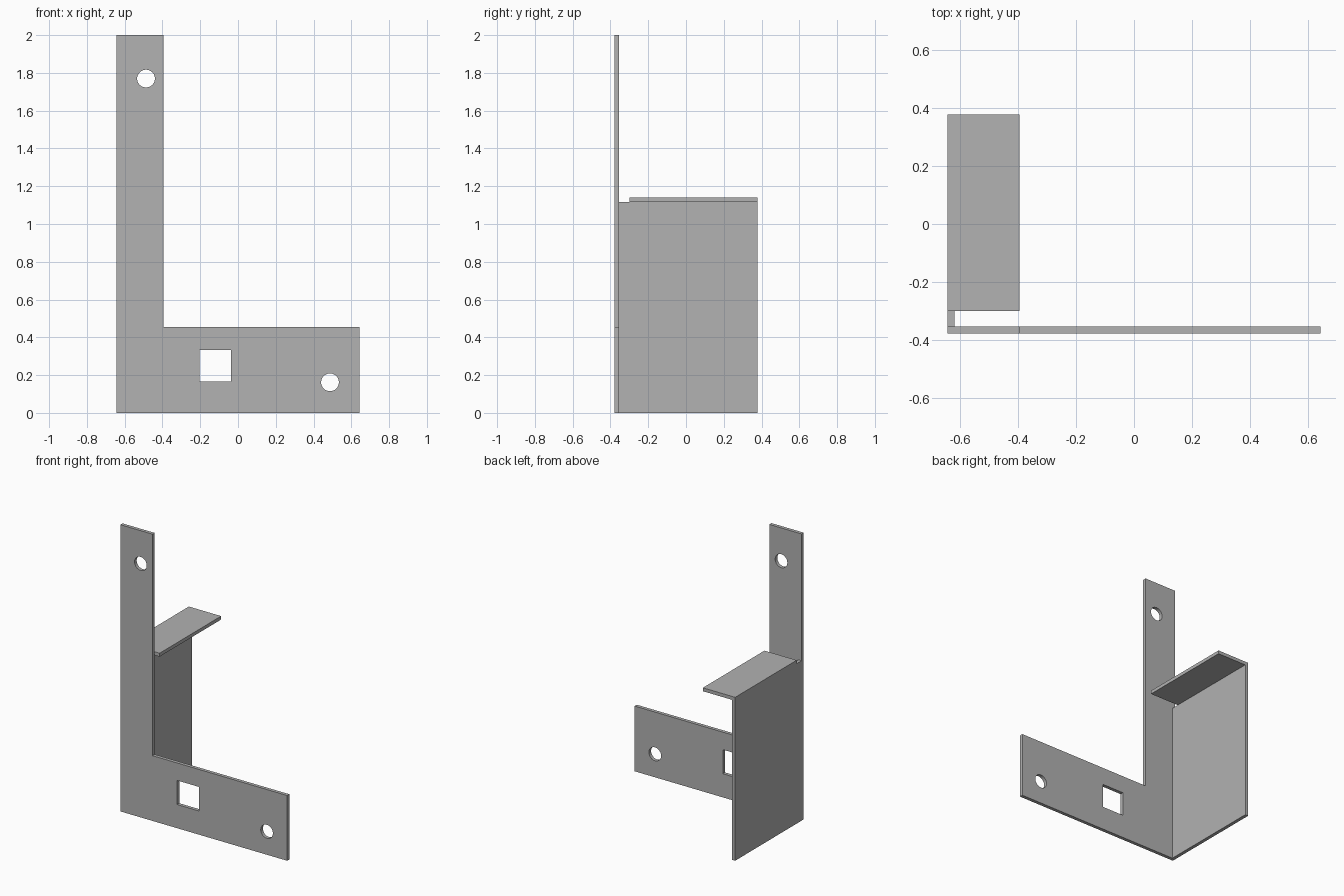
import bpy, bmesh, math
from mathutils import Matrix, Vector

cube = bpy.data.objects.get("Cube")
if cube:
    bpy.data.objects.remove(cube, do_unlink=True)

# Overall half sizes and sheet thickness
HX, HY, T = 0.644, 0.378, 0.024
INNER = -0.395          # inner edge of the upright and the flange
FOOT, WALL = 0.455, 1.116

grey = bpy.data.materials.new("sheet grey")
grey.use_nodes = True
colour = (0.445, 0.445, 0.445, 1)
grey.diffuse_color = colour
grey.node_tree.nodes["Principled BSDF"].inputs["Base Color"].default_value = colour


def add_object(name, bm):
    mesh = bpy.data.meshes.new(name)
    bmesh.ops.recalc_face_normals(bm, faces=bm.faces)
    bm.to_mesh(mesh)
    bm.free()
    mesh.materials.clear()
    mesh.materials.append(grey)
    obj = bpy.data.objects.new(name, mesh)
    bpy.context.collection.objects.link(obj)
    return obj


def box(name, low, high):
    low, high = Vector(low), Vector(high)
    bm = bmesh.new()
    bmesh.ops.create_cube(bm, size=1)
    bmesh.ops.scale(bm, vec=high - low, verts=bm.verts)
    bmesh.ops.translate(bm, vec=(low + high) / 2, verts=bm.verts)
    return add_object(name, bm)


def circle(cx, cz, r, n=48):
    return [(cx + r * math.cos(math.tau * i / n), cz + r * math.sin(math.tau * i / n))
            for i in range(n)]


def cut_sheet(name, loops, y):
    """Sheet in the xz plane; the first loop is the outline, the rest are holes."""
    curve = bpy.data.curves.new(name + "_outline", "CURVE")
    curve.dimensions = "2D"
    curve.fill_mode = "BOTH"
    curve.extrude = T / 2
    for loop in loops:
        spline = curve.splines.new("POLY")
        spline.points.add(len(loop) - 1)
        for point, (x, z) in zip(spline.points, loop):
            point.co = (x, z, 0, 1)
        spline.use_cyclic_u = True
    temp = bpy.data.objects.new(name + "_outline", curve)
    bpy.context.collection.objects.link(temp)
    graph = bpy.context.evaluated_depsgraph_get()
    flat = bpy.data.meshes.new_from_object(temp.evaluated_get(graph))
    bm = bmesh.new()
    bm.from_mesh(flat)
    bpy.data.objects.remove(temp)
    bpy.data.curves.remove(curve)
    bpy.data.meshes.remove(flat)
    # Weld the caps to the rims and stand the sheet upright
    bmesh.ops.remove_doubles(bm, verts=bm.verts, dist=0.0001)
    bmesh.ops.transform(bm, verts=bm.verts,
                        matrix=Matrix.Translation((0, y, 0)) @ Matrix.Rotation(math.pi / 2, 4, "X"))
    return add_object(name, bm)


# L-shaped front plate with two bolt holes and a square window
outline = [(-HX, 0), (HX, 0), (HX, FOOT), (INNER, FOOT), (INNER, 2), (-HX, 2)]
window = [(-0.205, 0.165), (-0.037, 0.165), (-0.037, 0.333), (-0.205, 0.333)]
front = cut_sheet("front_plate",
                  [outline, window, circle(-0.487, 1.77, 0.047), circle(0.487, 0.162, 0.047)],
                  -HY + T / 2)
bpy.context.view_layer.objects.active = front
front.select_set(True)
bpy.ops.object.shade_smooth_by_angle(angle=math.radians(30))

# Side wall folded back from the upright
box("side_wall", (-HX, -HY + T, 0), (-HX + T, HY, WALL))

# Top flange folded inward from the wall, with a relief gap at the front
box("top_flange", (-HX, -0.3, WALL), (INNER, HY, WALL + T))
